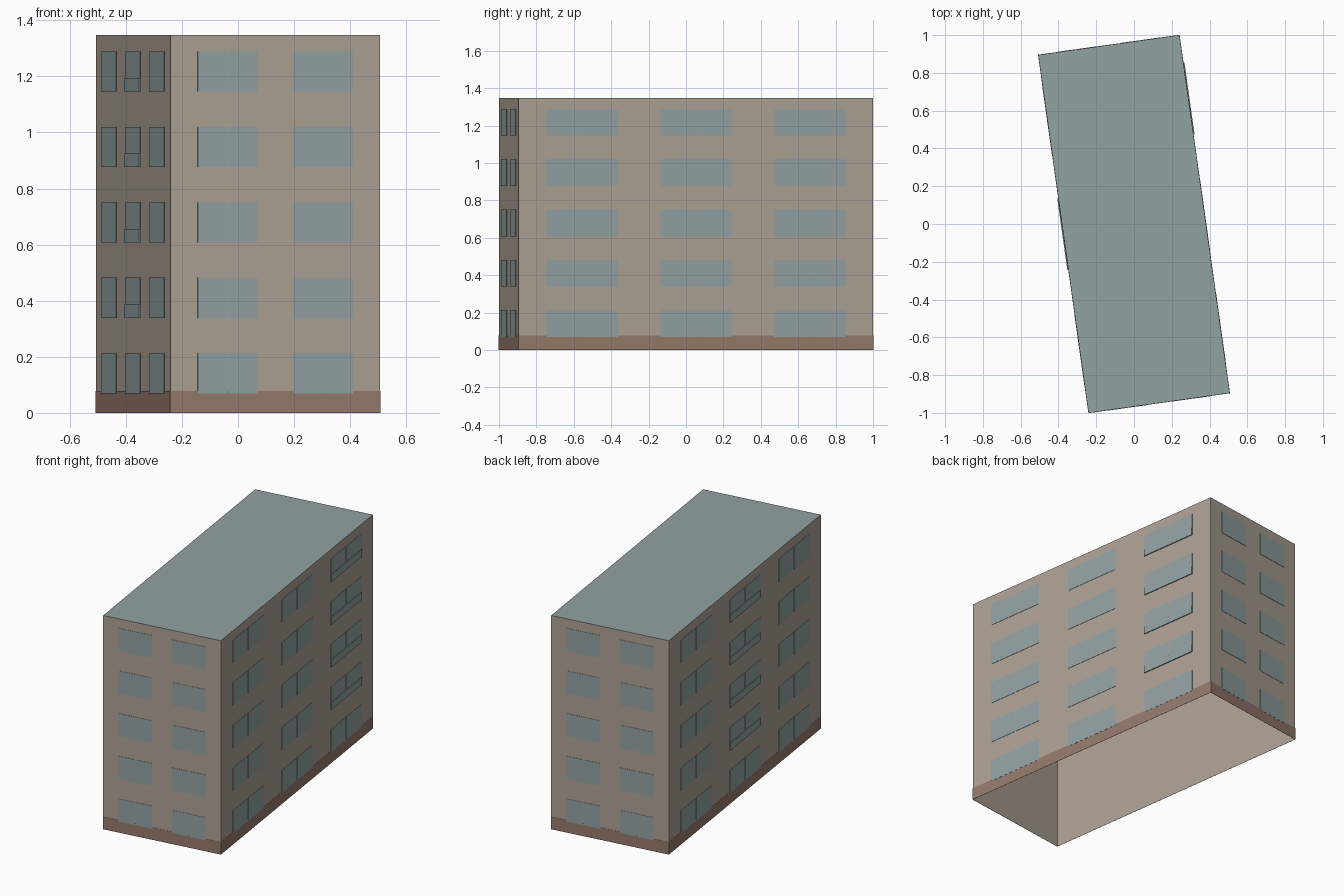
import bpy, bmesh, math
from mathutils import Matrix, Vector

cube = bpy.data.objects.get("Cube")
if cube:
    bpy.data.objects.remove(cube)

W, L, H = 0.755, 1.914, 1.348
FLOORS, STOREY = 5, 0.269
TURN = Matrix.Rotation(math.radians(8), 4, "Z")


def material(name, rgb):
    m = bpy.data.materials.new(name)
    m.use_nodes = True
    m.diffuse_color = (*rgb, 1)
    m.node_tree.nodes["Principled BSDF"].inputs["Base Color"].default_value = (*rgb, 1)
    return m


wall_mat = material("beige wall", (0.42, 0.36, 0.30))
base_mat = material("brown plinth", (0.30, 0.195, 0.15))
glass_mat = material("blue grey glass", (0.29, 0.36, 0.37))
roof_mat = material("grey green roof", (0.29, 0.36, 0.36))


def finish(name, bm, mats):
    bm.transform(TURN)
    mesh = bpy.data.meshes.new(name)
    bm.to_mesh(mesh)
    bm.free()
    for m in mats:
        mesh.materials.append(m)
    obj = bpy.data.objects.new(name, mesh)
    bpy.context.collection.objects.link(obj)
    return obj


def panel(bm, side, u0, u1, z0, z1, depth):
    """Shallow open-backed box; u runs from the left end of a side seen from outside."""
    angle, width, dist = side
    place = Matrix.Rotation(angle, 4, "Z") @ Matrix.Translation((-width / 2, -dist, 0))
    size = Vector((u1 - u0, depth, z1 - z0))
    centre = Vector(((u0 + u1) / 2, -depth / 2, (z0 + z1) / 2))
    made = bmesh.ops.create_cube(
        bm, size=1, matrix=place @ Matrix.Translation(centre) @ Matrix.Diagonal((*size, 1)))
    inward = place.to_3x3() @ Vector((0, 1, 0))
    faces = {f for v in made["verts"] for f in v.link_faces}
    back = [f for f in faces if f.normal.dot(inward) > 0.9]
    bmesh.ops.delete(bm, geom=back, context="FACES_ONLY")


# Sides: turn angle, width, distance from the centre
front = (0, W, L / 2)
right = (math.pi / 2, L, W / 2)
back = (math.pi, W, L / 2)
left = (-math.pi / 2, L, W / 2)

# Hollow shell, open below, with the flat roof as its top face
bm = bmesh.new()
bmesh.ops.create_cube(bm, size=1, matrix=Matrix.Translation((0, 0, H / 2)) @ Matrix.Diagonal((W, L, H, 1)))
bm.normal_update()
bmesh.ops.delete(bm, geom=[f for f in bm.faces if f.normal.z < -0.9], context="FACES_ONLY")
for f in bm.faces:
    f.material_index = 1 if f.normal.z > 0.9 else 0
finish("building_shell", bm, [wall_mat, roof_mat])

# Plinth band around the foot
bm = bmesh.new()
for side in (front, right, back, left):
    panel(bm, side, 0, side[1], 0, 0.078, 0.001)
finish("plinth_band", bm, [base_mat])

# Windows: two narrow ones on each end, three wide ones on each long side
END = (0.098, 0.215, 0.344, 2)
LONG = (0.15, 0.384, 0.616, 3)
GAP = 0.0015
for name, side, layout, balcony in (
        ("front", front, END, None), ("right", right, LONG, 2),
        ("back", back, END, None), ("left", left, LONG, 1)):
    start, width, step, count = layout
    panes, balconies = bmesh.new(), bmesh.new()
    for floor in range(FLOORS):
        z = 0.07 + floor * STOREY
        for i in range(count):
            u = start + i * step
            mid = u + width / 2
            panel(panes, side, u, mid - GAP, z, z + 0.143, 0.002)
            panel(panes, side, mid + GAP, u + width, z, z + 0.143, 0.002)
            # Shallow balcony front on the upper floors
            if i == balcony and floor > 0:
                panel(balconies, side, u, u + width, z, z + 0.047, 0.006)
    finish(name + "_windows", panes, [glass_mat])
    if balcony is None:
        balconies.free()
    else:
        finish(name + "_balconies", balconies, [glass_mat])
